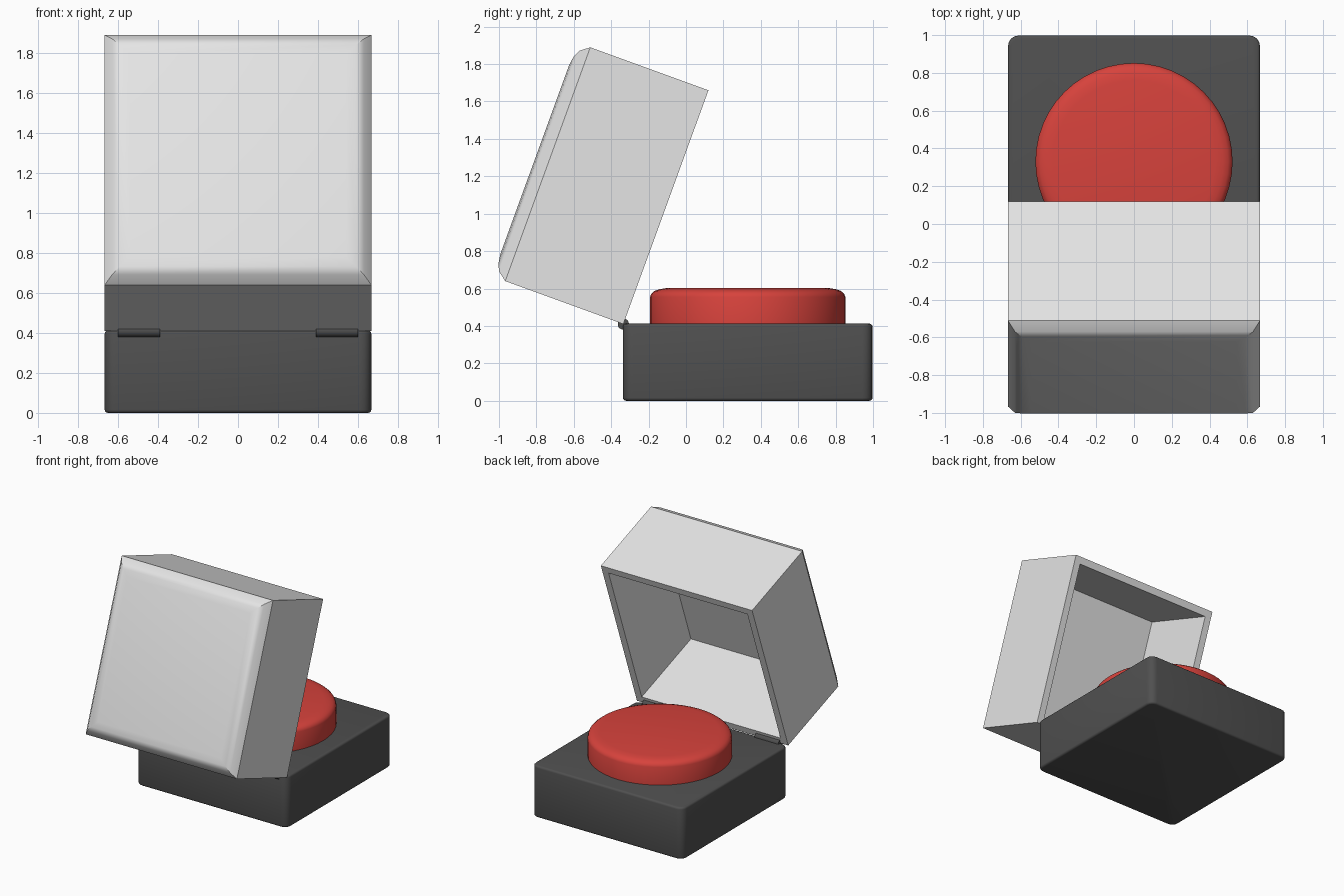
import bpy, bmesh, math
from mathutils import Matrix

cube = bpy.data.objects.get("Cube")
if cube:
    bpy.data.objects.remove(cube, do_unlink=True)

HINGE_Y, HINGE_Z = -0.335, 0.41   # hinge axis
HALF_W, LID_LEN = 0.667, 1.33


def material(name, rgb):
    m = bpy.data.materials.new(name)
    m.use_nodes = True
    color = (*rgb, 1)
    m.diffuse_color = color
    m.node_tree.nodes["Principled BSDF"].inputs["Base Color"].default_value = color
    return m


def finish(name, bm, mat, angle=33):
    bmesh.ops.recalc_face_normals(bm, faces=bm.faces[:])
    mesh = bpy.data.meshes.new(name)
    bm.to_mesh(mesh)
    bm.free()
    obj = bpy.data.objects.new(name, mesh)
    bpy.context.collection.objects.link(obj)
    mesh.materials.append(mat)
    bpy.ops.object.select_all(action="DESELECT")
    obj.select_set(True)
    bpy.context.view_layer.objects.active = obj
    bpy.ops.object.shade_smooth_by_angle(angle=math.radians(angle))
    return obj


def loft(rings):
    """Join closed rings of points with quads and cap both ends."""
    bm = bmesh.new()
    loops = [[bm.verts.new(p) for p in ring] for ring in rings]
    n = len(loops[0])
    for a, b in zip(loops, loops[1:]):
        for i in range(n):
            j = (i + 1) % n
            bm.faces.new((a[i], a[j], b[j], b[i]))
    bm.faces.new(loops[0])
    bm.faces.new(loops[-1])
    return bm


charcoal = material("charcoal plastic", (0.08, 0.08, 0.08))
red = material("red plastic", (0.68, 0.055, 0.045))
pale = material("pale grey plastic", (0.78, 0.78, 0.78))

# Base block: wide rounding on upright edges, narrow on the rest
bm = bmesh.new()
bmesh.ops.create_cube(bm, size=1, matrix=Matrix.Translation((0, 0.33, 0.206))
                      @ Matrix.Diagonal((2 * HALF_W, 1.335, 0.412, 1)))
upright = [e for e in bm.edges if abs(e.verts[0].co.z - e.verts[1].co.z) > 0.1]
bmesh.ops.bevel(bm, geom=upright, offset=0.055, segments=4, profile=0.5, affect="EDGES")
flat = [e for e in bm.edges if abs(e.verts[0].co.z - e.verts[1].co.z) < 0.01]
bmesh.ops.bevel(bm, geom=flat, offset=0.016, segments=3, profile=0.5, affect="EDGES")
finish("base", bm, charcoal)

# Push button: turned profile with a rounded rim
profile = [(0.522, 0.40), (0.522, 0.555), (0.515, 0.573), (0.498, 0.587),
           (0.472, 0.596), (0.43, 0.603)]
SIDES = 48
turns = [2 * math.pi * i / SIDES for i in range(SIDES)]
bm = loft([[(r * math.cos(t), 0.33 + r * math.sin(t), z) for t in turns]
           for r, z in profile])
finish("button", bm, red)

# Hollow lid: (inset, depth) rings from cavity floor, round the rim, to the domed panel
rings = [(0.055, 0.66), (0.055, 0), (0, 0), (0, 0.672), (0.037, 0.721),
         (0.075, 0.738), (0.125, 0.746)]


def lid_ring(inset, depth):
    x, y0, y1 = HALF_W - inset, inset, LID_LEN - inset
    return [(-x, y0, depth), (x, y0, depth), (x, y1, depth), (-x, y1, depth)]


lid = finish("lid", loft([lid_ring(*r) for r in rings]), pale)
lid.location = (0, HINGE_Y, HINGE_Z)
lid.rotation_euler = (math.radians(70), 0, 0)

# Hinge barrels
for side, name in ((1, "left_hinge"), (-1, "right_hinge")):
    bm = bmesh.new()
    bmesh.ops.create_cone(bm, cap_ends=True, segments=20, radius1=0.03, radius2=0.03,
                          depth=0.21,
                          matrix=Matrix.Translation((side * 0.495, HINGE_Y, HINGE_Z))
                          @ Matrix.Rotation(math.pi / 2, 4, "Y"))
    finish(name, bm, charcoal)
